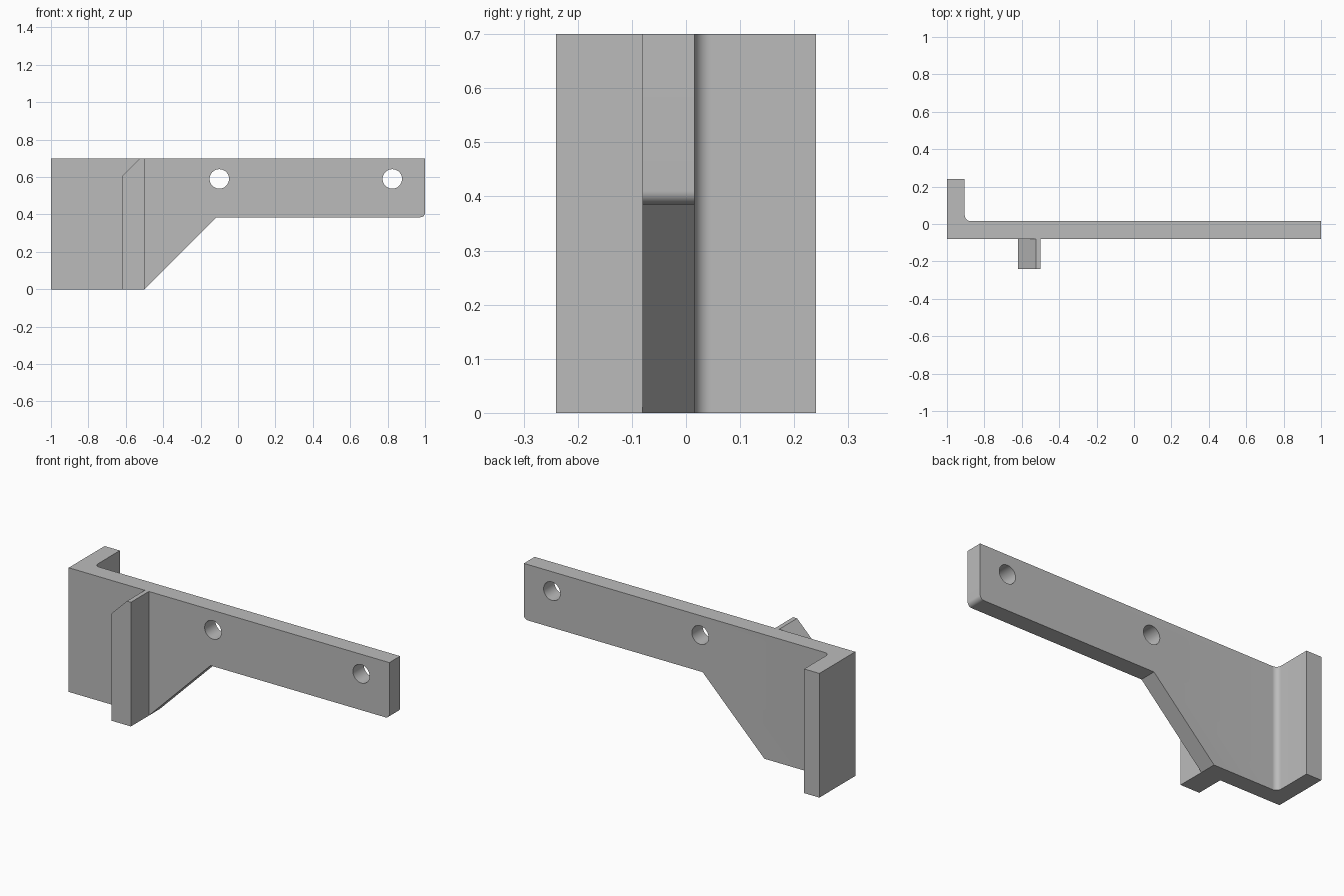
import bpy
from math import sin, cos, pi, radians
from mathutils import Vector

cube = bpy.data.objects.get("Cube")
if cube:
    bpy.data.objects.remove(cube, do_unlink=True)

grey = bpy.data.materials.new("plain grey")
grey.use_nodes = True
colour = (0.5, 0.5, 0.5, 1)
grey.diffuse_color = colour
grey.node_tree.nodes["Principled BSDF"].inputs["Base Color"].default_value = colour

HEIGHT, FRONT, BACK, DEPTH = 0.70, -0.08, 0.016, 0.24


def arc(cx, cy, radius, start, end, steps=10):
    angles = [radians(start + (end - start) * i / steps) for i in range(steps + 1)]
    return [(cx + radius * cos(a), cy + radius * sin(a)) for a in angles]


def prism(name, outline, low, high, axis):
    """Extrude an outline along z (outline in x, y) or y (outline in x, z)."""
    def place(p, d):
        return (p[0], p[1], d) if axis == "z" else (p[0], d, p[1])
    n = len(outline)
    verts = [place(p, d) for d in (low, high) for p in outline]
    faces = [list(range(n)), list(range(n, 2 * n))]
    faces += [[i, (i + 1) % n, n + (i + 1) % n, n + i] for i in range(n)]
    mesh = bpy.data.meshes.new(name)
    mesh.from_pydata(verts, [], faces)
    mesh.materials.append(grey)
    obj = bpy.data.objects.new(name, mesh)
    bpy.context.collection.objects.link(obj)
    select(obj)
    bpy.ops.object.mode_set(mode="EDIT")
    bpy.ops.mesh.select_all(action="SELECT")
    bpy.ops.mesh.normals_make_consistent(inside=False)
    bpy.ops.object.mode_set(mode="OBJECT")
    return obj


def select(obj):
    bpy.ops.object.select_all(action="DESELECT")
    obj.select_set(True)
    bpy.context.view_layer.objects.active = obj


def cut(target, cutter):
    cutter.hide_render = True
    mod = target.modifiers.new("cut", "BOOLEAN")
    mod.operation, mod.solver, mod.object = "DIFFERENCE", "EXACT", cutter
    select(target)
    bpy.ops.object.modifier_apply(modifier=mod.name)
    bpy.data.objects.remove(cutter, do_unlink=True)


# L-shaped plate and end flange with a filleted inner corner
inner, r = -0.905, 0.03
section = [(-1, FRONT), (1, FRONT), (1, BACK)]
section += arc(inner + r, BACK + r, r, 270, 180)
section += [(inner, DEPTH), (-1, DEPTH)]
bracket = prism("bracket_plate", section, 0, HEIGHT, "z")

# Clear the underside of the arm: sloped shoulder and rounded lower tip
arm, tip = 0.385, 0.025
clearance = [(-0.6, -0.1), (-0.115, arm)]
clearance += arc(1 - tip, arm + tip, tip, 270, 360)
clearance += [(1.1, arm + tip), (1.1, -0.1)]
cut(bracket, prism("arm_clearance", clearance, -0.5, 0.5, "y"))

# Two bolt holes
for x in (-0.1, 0.825):
    circle = arc(x, 0.59, 0.052, 0, 360, 48)[:-1]
    cut(bracket, prism("hole_cutter", circle, -0.5, 0.5, "y"))

# Front rib with a chamfered top corner
rib_outline = [(-0.62, 0), (-0.5, 0), (-0.5, HEIGHT), (-0.525, HEIGHT), (-0.62, 0.605)]
rib = prism("front_rib", rib_outline, -DEPTH, FRONT, "y")

for part in (bracket, rib):
    select(part)
    bpy.ops.object.shade_smooth_by_angle(angle=radians(30))
